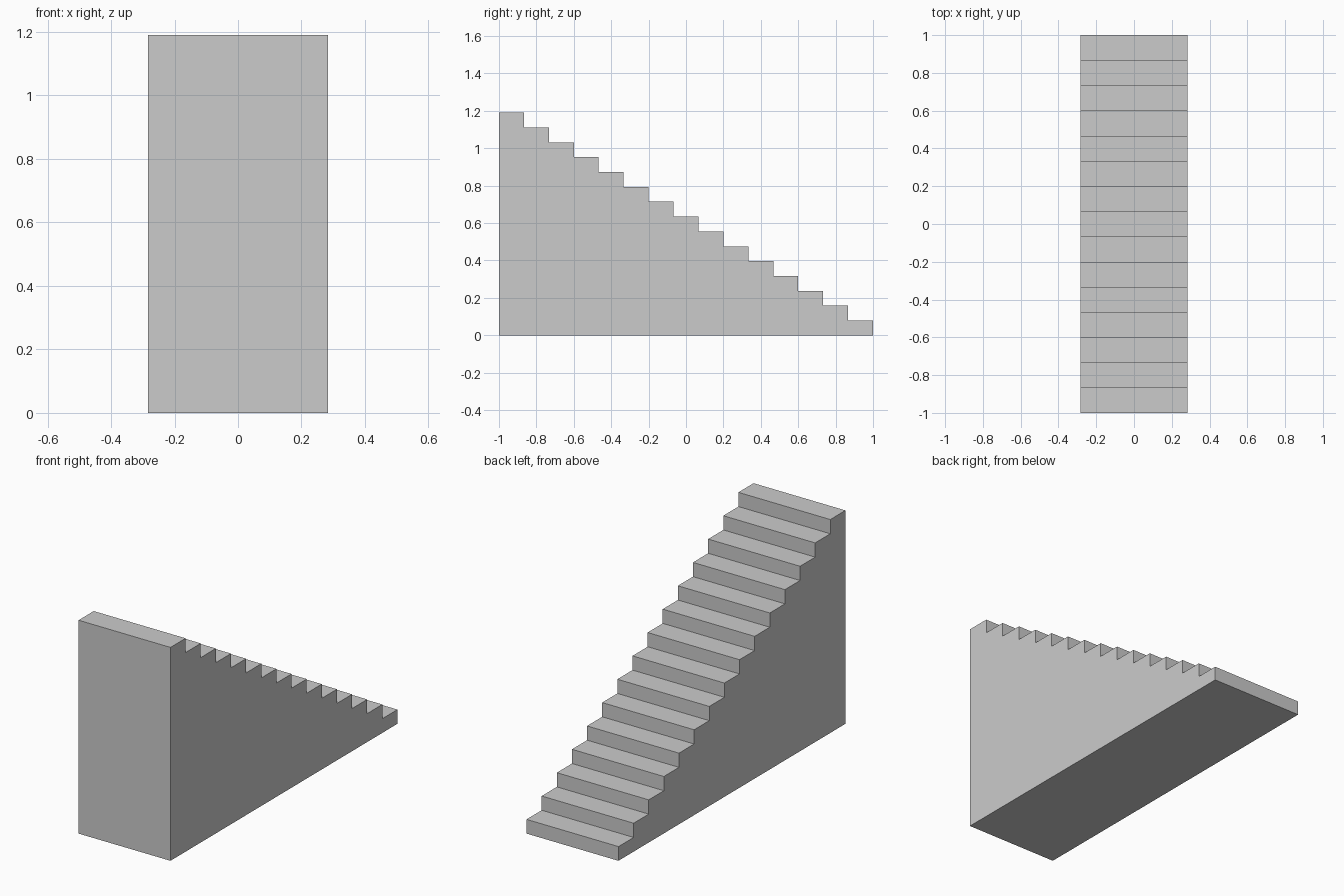
import bpy, bmesh

if "Cube" in bpy.data.objects:
    bpy.data.objects.remove(bpy.data.objects["Cube"])

STEPS = 15
LENGTH, HEIGHT, WIDTH = 2.0, 1.19, 0.567
tread, rise = LENGTH / STEPS, HEIGHT / STEPS

# Side profile in (y, z): tallest step at the front, descending to the back
profile = [(LENGTH / 2, 0), (-LENGTH / 2, 0)]
for i in range(STEPS):
    z = HEIGHT - i * rise
    y = -LENGTH / 2 + i * tread
    profile += [(y, z), (y + tread, z)]

# Solid staircase: extrude the profile across the width
bm = bmesh.new()
side = bm.faces.new([bm.verts.new((-WIDTH / 2, y, z)) for y, z in profile])
extruded = bmesh.ops.extrude_face_region(bm, geom=[side], use_keep_orig=True)
moved = [v for v in extruded["geom"] if isinstance(v, bmesh.types.BMVert)]
bmesh.ops.translate(bm, verts=moved, vec=(WIDTH, 0, 0))
bmesh.ops.recalc_face_normals(bm, faces=bm.faces)

mesh = bpy.data.meshes.new("staircase")
bm.to_mesh(mesh)
bm.free()
bpy.context.collection.objects.link(bpy.data.objects.new("staircase", mesh))
